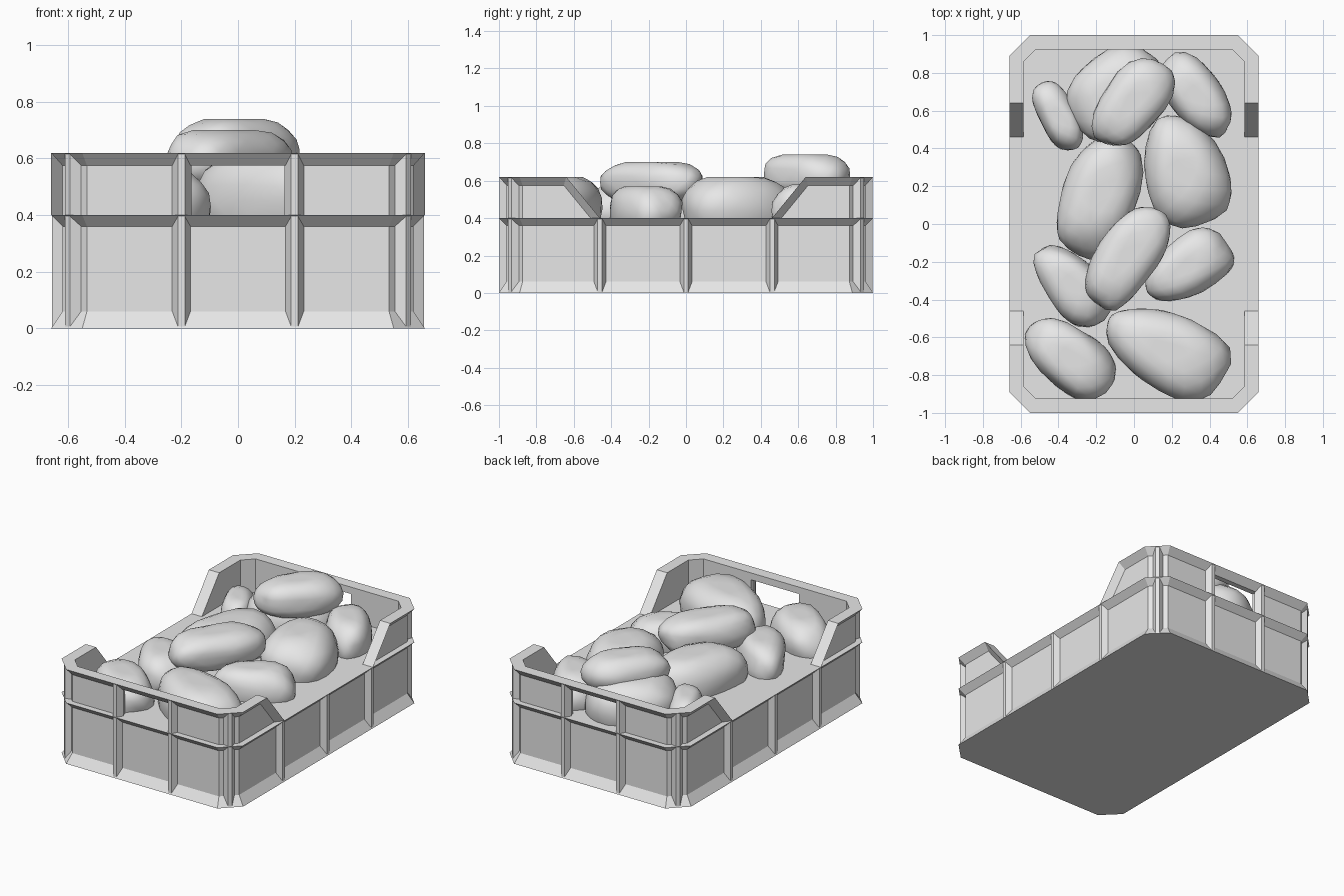
import bpy, bmesh, math
from mathutils import Vector, Matrix, noise

if "Cube" in bpy.data.objects:
    bpy.data.objects.remove(bpy.data.objects["Cube"])

HALF_X, HALF_Y, CUT = 0.66, 1.0, 0.11   # outline of the crate and its corner cut
RIM, TOP = 0.40, 0.62                   # height of the sides and of the raised ends
RECESS, WALL = 0.04, 0.075

grey = bpy.data.materials.new("pale_grey")
grey.use_nodes = True
grey.diffuse_color = (0.8, 0.8, 0.8, 1)
grey.node_tree.nodes["Principled BSDF"].inputs["Base Color"].default_value = (0.8, 0.8, 0.8, 1)


def finish(name, bm):
    bmesh.ops.recalc_face_normals(bm, faces=bm.faces[:])
    mesh = bpy.data.meshes.new(name)
    bm.to_mesh(mesh)
    bm.free()
    mesh.materials.append(grey)
    obj = bpy.data.objects.new(name, mesh)
    bpy.context.collection.objects.link(obj)
    return obj


def loft(name, rings):
    """Closed solid through a row of equal polygons."""
    bm = bmesh.new()
    loops = [[bm.verts.new(p) for p in ring] for ring in rings]
    n = len(loops[0])
    for a, b in zip(loops, loops[1:]):
        for i in range(n):
            j = (i + 1) % n
            bm.faces.new((a[i], a[j], b[j], b[i]))
    bm.faces.new(loops[0])
    bm.faces.new(loops[-1])
    return finish(name, bm)


def half_outline(inset, start):
    """Path round one end of the crate, from side to side."""
    x, y = HALF_X - inset, HALF_Y - inset
    c = CUT - inset * (2 - math.sqrt(2))
    right = [(x, start), (x, y - c), (x - c, y)]
    return right + [(-px, py) for px, py in reversed(right)]


def slope_y(z):
    """Where the sloping edge of a raised end lies at height z."""
    return 0.46 + (z - RIM) / (TOP - RIM) * 0.18


# Lower tray: flanges at the foot and rim, recessed wall between, filled to the rim
rings = []
for inset, z in [(0, 0), (RECESS, 0.06), (RECESS, 0.36), (0, RIM)]:
    end = half_outline(inset, 0)[1:-1]
    rings.append([(x, y, z) for x, y in end] + [(-x, -y, z) for x, y in end])
loft("crate_tray", rings)

# Raised ends with a flared top, sloping sides and a hand hole
section = [(RECESS, RIM), (RECESS, 0.575), (0, TOP), (WALL, TOP), (WALL, RIM)]
for side, s in (("front", -1), ("back", 1)):
    paths = [[(x, s * y, z) for x, y in half_outline(d, slope_y(z))] for d, z in section]
    wall = loft(side + "_raised_end", list(zip(*paths)))

    bm = bmesh.new()
    bmesh.ops.create_cube(bm, size=1, matrix=Matrix.Translation((0, s, 0.4375))
                          @ Matrix.Diagonal((0.35, 0.5, 0.275, 1)))
    cutter = finish("hole_cutter", bm)
    cutter.hide_render = True
    mod = wall.modifiers.new("hand_hole", "BOOLEAN")
    mod.operation, mod.solver, mod.object = "DIFFERENCE", "EXACT", cutter
    bpy.context.view_layer.objects.active = wall
    bpy.ops.object.modifier_apply(modifier=mod.name)
    bpy.data.objects.remove(cutter)

    # Bevelled flange along each sloping edge
    for hand, m in (("left", 1), ("right", -1)):
        edge = []
        for z in (RIM, TOP):
            y = slope_y(z)
            edge.append([(m * HALF_X, s * y, z),
                         (m * (HALF_X - RECESS), s * y, z),
                         (m * (HALF_X - RECESS), s * (y + 0.05), z)])
        loft(f"{side}_{hand}_slope_flange", edge)


# Upright ribs standing out from the recessed wall
def rib(name, x, y, angle, top):
    turn = Matrix.Translation((x, y, 0)) @ Matrix.Rotation(angle, 4, "Z")
    profile = [(-0.045, -0.035), (-0.004, -0.012), (-0.004, 0.012), (-0.045, 0.035)]
    loft(name, [[turn @ Vector((a, b, z)) for a, b in profile] for z in (0.004, top - 0.004)])


for s in (-1, 1):
    for x in (-0.2, 0.2):
        rib("end_rib", x, s * HALF_Y, s * math.pi / 2, TOP)
    for y in (-0.46, 0, 0.46):
        rib("side_rib", s * HALF_X, y, 0 if s > 0 else math.pi, RIM)
    for m in (-1, 1):
        rib("corner_rib", m * (HALF_X - CUT / 2), s * (HALF_Y - CUT / 2), math.atan2(s, m), TOP)


# Potatoes: lumpy, tapered, flat-topped ovals
def potato(index, x, y, degrees, length, width, top, height, taper):
    bm = bmesh.new()
    bmesh.ops.create_icosphere(bm, subdivisions=3, radius=1)
    power = 2.4
    for v in bm.verts:
        n = v.co.copy()
        n /= sum(abs(c) ** power for c in n) ** (1 / power)
        n *= 1 + 0.09 * noise.noise(v.co * 1.3 + Vector((index * 7.3, 0, 0)))
        flat = min(n.z, 0.88) / 0.88
        v.co = (n.x * length, n.y * width * (1 + taper * n.x), flat * height)
    bm.transform(Matrix.Translation((x, y, top - height))
                 @ Matrix.Rotation(math.radians(degrees), 4, "Z"))
    obj = finish("potato", bm)
    bpy.ops.object.select_all(action="DESELECT")
    obj.select_set(True)
    bpy.context.view_layer.objects.active = obj
    bpy.ops.object.shade_smooth_by_angle(angle=math.radians(40))


# x, y, turn, half length, half width, top, half height, taper
potatoes = [
    (-0.08, 0.69, 35, 0.28, 0.22, 0.63, 0.17, 0),
    (-0.01, 0.64, 52, 0.26, 0.16, 0.74, 0.11, 0.1),
    (0.33, 0.68, -52, 0.25, 0.14, 0.58, 0.14, -0.1),
    (-0.40, 0.57, -62, 0.2, 0.1, 0.56, 0.12, -0.05),
    (0.27, 0.28, -72, 0.31, 0.21, 0.62, 0.18, 0.15),
    (-0.18, 0.14, 70, 0.33, 0.2, 0.61, 0.17, 0),
    (-0.04, -0.18, 58, 0.3, 0.16, 0.70, 0.11, 0.05),
    (-0.33, -0.32, -48, 0.25, 0.14, 0.57, 0.13, 0.2),
    (0.28, -0.23, 33, 0.25, 0.15, 0.57, 0.13, 0.2),
    (-0.34, -0.71, -38, 0.26, 0.16, 0.57, 0.14, 0.1),
    (0.17, -0.67, -25, 0.34, 0.2, 0.62, 0.17, 0.25),
]
for i, spec in enumerate(potatoes):
    potato(i, *spec)
